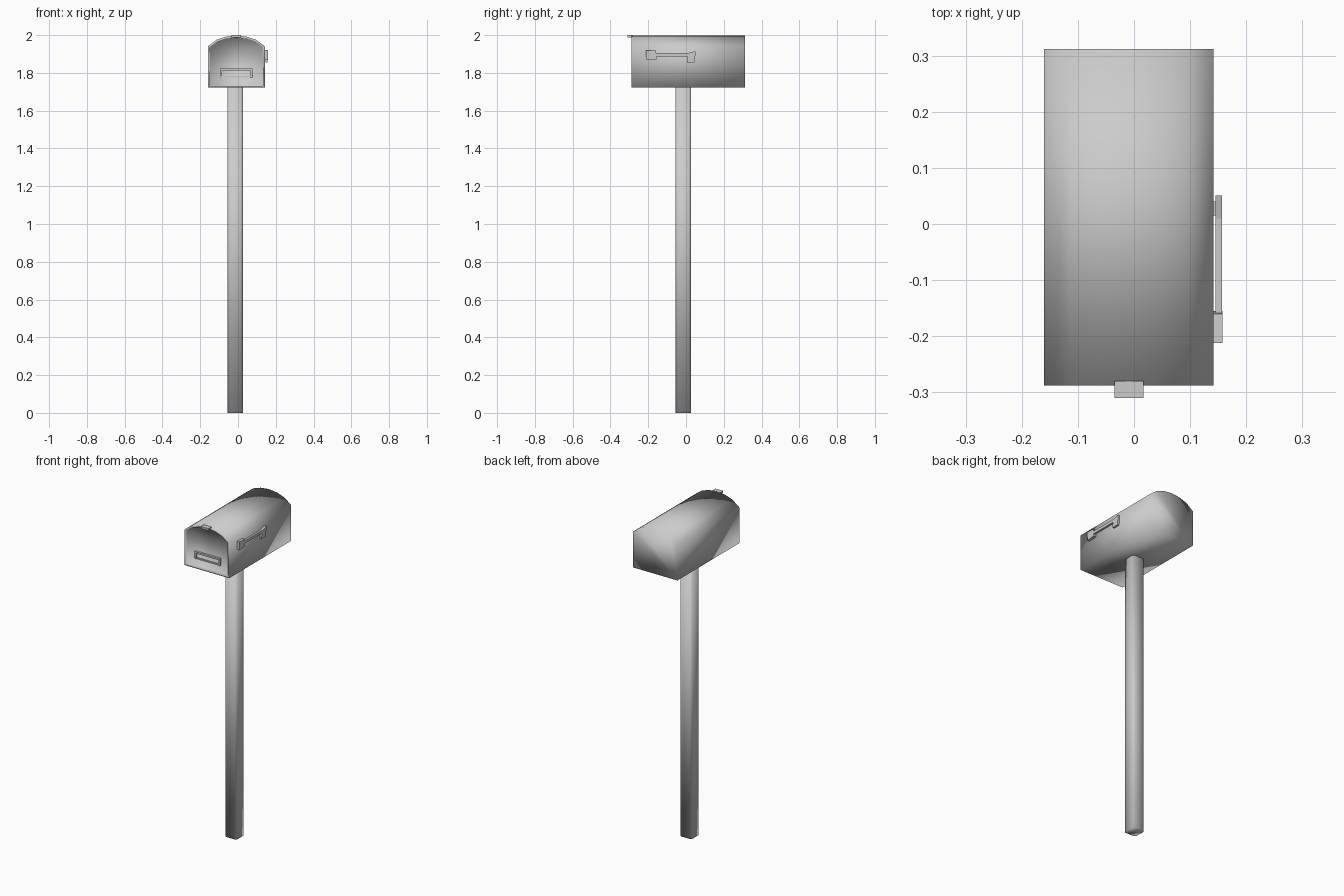
import bpy, bmesh
from mathutils import Vector

if "Cube" in bpy.data.objects:
    bpy.data.objects.remove(bpy.data.objects["Cube"])

CX = -0.009  # centre line of the box


def finish(name, bm, smooth=True, angle=None):
    bmesh.ops.recalc_face_normals(bm, faces=bm.faces)
    me = bpy.data.meshes.new(name)
    bm.to_mesh(me)
    bm.free()
    ob = bpy.data.objects.new(name, me)
    bpy.context.collection.objects.link(ob)
    for p in me.polygons:
        p.use_smooth = smooth
    return ob


def prism(points, axis):
    """Close a 3D outline and extrude it along a vector."""
    bm = bmesh.new()
    face = bm.faces.new([bm.verts.new(p) for p in points])
    ext = bmesh.ops.extrude_face_region(bm, geom=[face], use_keep_orig=True)
    moved = [g for g in ext["geom"] if isinstance(g, bmesh.types.BMVert)]
    bmesh.ops.translate(bm, verts=moved, vec=Vector(axis))
    bmesh.ops.recalc_face_normals(bm, faces=bm.faces)
    return bm


def box(name, lo, hi):
    pts = [(lo[0], lo[1], lo[2]), (hi[0], lo[1], lo[2]),
           (hi[0], hi[1], lo[2]), (lo[0], hi[1], lo[2])]
    return finish(name, prism(pts, (0, 0, hi[2] - lo[2])), smooth=False)


# Box: arched profile run front to back, with a recessed door
half = [(0.151, 1.722), (0.151, 1.94), (0.105, 1.975), (0.055, 1.992)]
outline = half + [(0, 1.998)] + [(-x, z) for x, z in reversed(half)]
bm = prism([(CX + x, -0.288, z) for x, z in outline], (0, 0.6, 0))
door = min(bm.faces, key=lambda f: f.calc_center_median().y)
bmesh.ops.inset_region(bm, faces=[door], thickness=0.012)
bmesh.ops.inset_region(bm, faces=[door], thickness=0.003, depth=-0.015)
finish("mailbox_body", bm)

# Door pull: a shallow bracket inside the recess
box("pull_bar", (-0.096, -0.286, 1.812), (0.076, -0.27, 1.822))
for side in (-1, 1):
    x = CX + side * 0.081
    box("pull_end", (x - 0.005, -0.284, 1.782), (x + 0.005, -0.27, 1.812))
box("pull_base", (-0.096, -0.28, 1.776), (0.076, -0.27, 1.784))

# Latch tab at the top of the door
box("latch_tab", (-0.035, -0.31, 1.988), (0.017, -0.28, 2.0))

# Signal flag: plate, arm and pivot foot in one outline
arm = [(-0.17, 1.888), (0.007, 1.888), (0.004, 1.855), (0.046, 1.855),
       (0.051, 1.915), (0.010, 1.905), (-0.17, 1.905)]
finish("flag_arm", prism([(0.145, y, z) for y, z in arm], (0.012, 0, 0)), smooth=False)
plate = [(-0.21, 1.868), (-0.155, 1.872), (-0.16, 1.918), (-0.212, 1.92)]
finish("flag_plate", prism([(0.142, y, z) for y, z in plate], (0.016, 0, 0)), smooth=False)
box("flag_pivot", (0.138, 0.015, 1.875), (0.147, 0.04, 1.9))

# Post: square with chamfered corners
r, c, m = 0.041, 0.011, -0.014
corners = [(r, r - c), (r - c, r), (c - r, r), (-r, r - c),
           (-r, c - r), (c - r, -r), (r - c, -r), (r, c - r)]
finish("post", prism([(m + x, m + y, 0) for x, y in corners], (0, 0, 1.73)))
